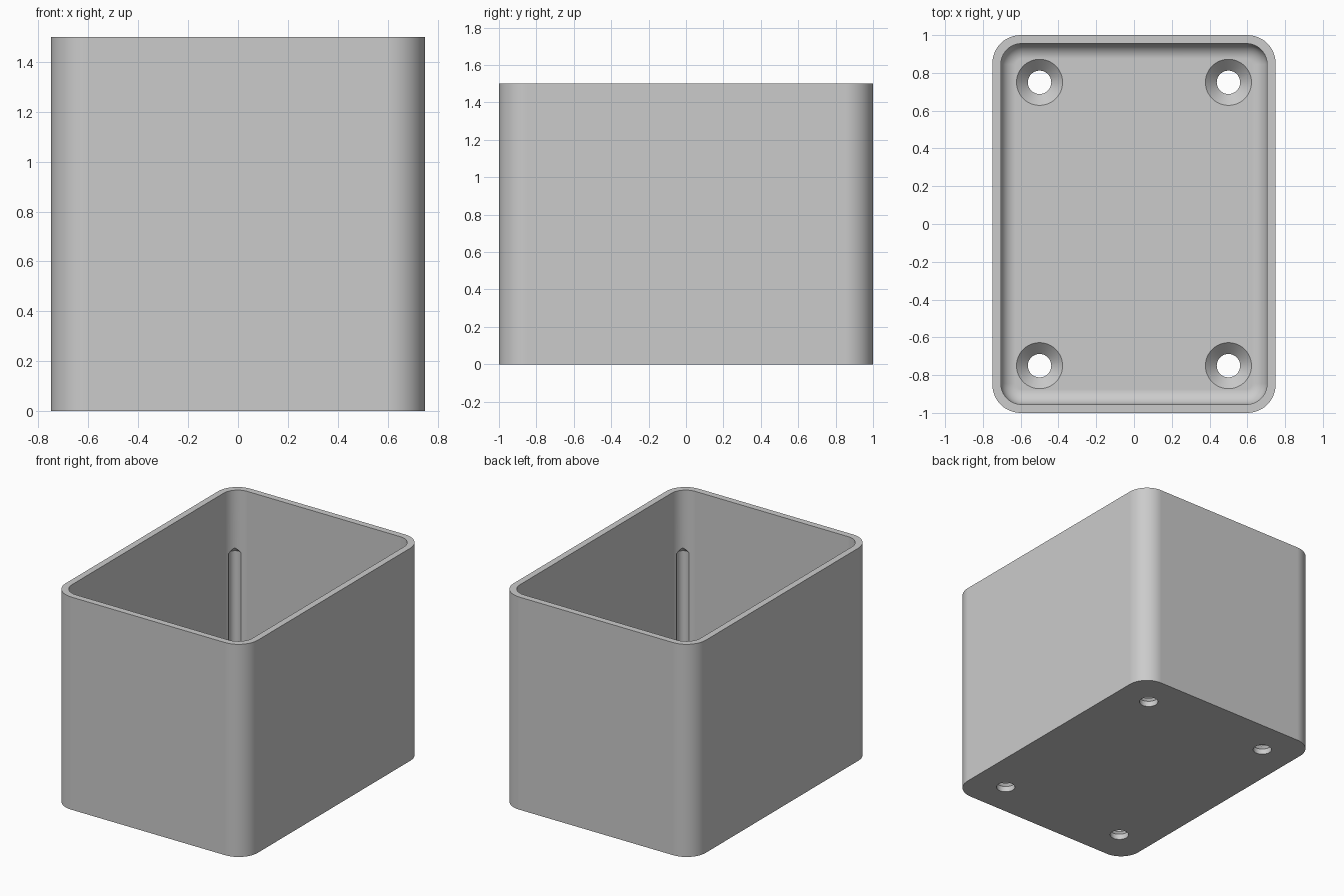
import bpy, bmesh, math

cube = bpy.data.objects.get("Cube")
if cube:
    bpy.data.objects.remove(cube, do_unlink=True)

HEIGHT, FLOOR, FILLET = 1.5, 0.1, 0.08
CORNER_STEPS, FILLET_STEPS = 12, 8

grey = bpy.data.materials.new("plain grey")
grey.use_nodes = True
colour = (0.6, 0.6, 0.6, 1)
grey.diffuse_color = colour
grey.node_tree.nodes["Principled BSDF"].inputs["Base Color"].default_value = colour


def rounded_ring(bm, hx, hy, r, z):
    """Rounded rectangle of vertices at height z."""
    ring = []
    for q, (sx, sy) in enumerate([(1, 1), (-1, 1), (-1, -1), (1, -1)]):
        for i in range(CORNER_STEPS + 1):
            a = math.pi / 2 * (q + i / CORNER_STEPS)
            ring.append(bm.verts.new((sx * (hx - r) + r * math.cos(a),
                                      sy * (hy - r) + r * math.sin(a), z)))
    return ring


def circle_ring(bm, x, y, r, z, sides=48):
    return [bm.verts.new((x + r * math.cos(2 * math.pi * i / sides),
                          y + r * math.sin(2 * math.pi * i / sides), z))
            for i in range(sides)]


def skin(bm, rings):
    """Join successive rings and cap both ends."""
    for a, b in zip(rings, rings[1:]):
        for i in range(len(a)):
            j = (i + 1) % len(a)
            bm.faces.new((a[i], a[j], b[j], b[i]))
    bm.faces.new(rings[0])
    bm.faces.new(rings[-1])


def finish(bm, name):
    bmesh.ops.recalc_face_normals(bm, faces=bm.faces)
    mesh = bpy.data.meshes.new(name)
    bm.to_mesh(mesh)
    bm.free()
    mesh.materials.append(grey)
    obj = bpy.data.objects.new(name, mesh)
    bpy.context.collection.objects.link(obj)
    return obj


# Open box: outside wall, rim, inside wall and filleted floor
bm = bmesh.new()
rings = [rounded_ring(bm, 0.75, 1, 0.15, 0),
         rounded_ring(bm, 0.75, 1, 0.15, HEIGHT),
         rounded_ring(bm, 0.705, 0.955, 0.11, HEIGHT)]
for i in range(FILLET_STEPS + 1):
    a = math.pi / 2 * i / FILLET_STEPS
    d = FILLET * (1 - math.cos(a))
    rings.append(rounded_ring(bm, 0.705 - d, 0.955 - d, 0.11 - d,
                              FLOOR + FILLET * (1 - math.sin(a))))
skin(bm, rings)
box = finish(bm, "box")

# Cutters: countersunk screw holes and narrow corner grooves
bm = bmesh.new()
for sx in (-1, 1):
    for sy in (-1, 1):
        x, y = sx * 0.5, sy * 0.75
        skin(bm, [circle_ring(bm, x, y, r, z) for r, z in
                  [(0.062, -0.05), (0.062, 0.04), (0.122, FLOOR), (0.122, 0.12)]])
        x, y = sx * 0.665, sy * 0.915
        skin(bm, [circle_ring(bm, x, y, r, z, 32) for r, z in
                  [(0.04, 0.22), (0.04, 1.06), (0.004, 1.1)]])
cutter = finish(bm, "hole_cutter")
cutter.hide_render = True

cut = box.modifiers.new("holes", "BOOLEAN")
cut.object = cutter
cut.operation = "DIFFERENCE"
cut.solver = "EXACT"

# Apply the cut, then smooth the rounded surfaces
bpy.ops.object.select_all(action="DESELECT")
bpy.context.view_layer.objects.active = box
box.select_set(True)
bpy.ops.object.modifier_apply(modifier=cut.name)
bpy.data.objects.remove(cutter, do_unlink=True)
bpy.ops.object.shade_smooth_by_angle(angle=math.radians(30))
weighted = box.modifiers.new("flat_walls", "WEIGHTED_NORMAL")
weighted.keep_sharp = True
